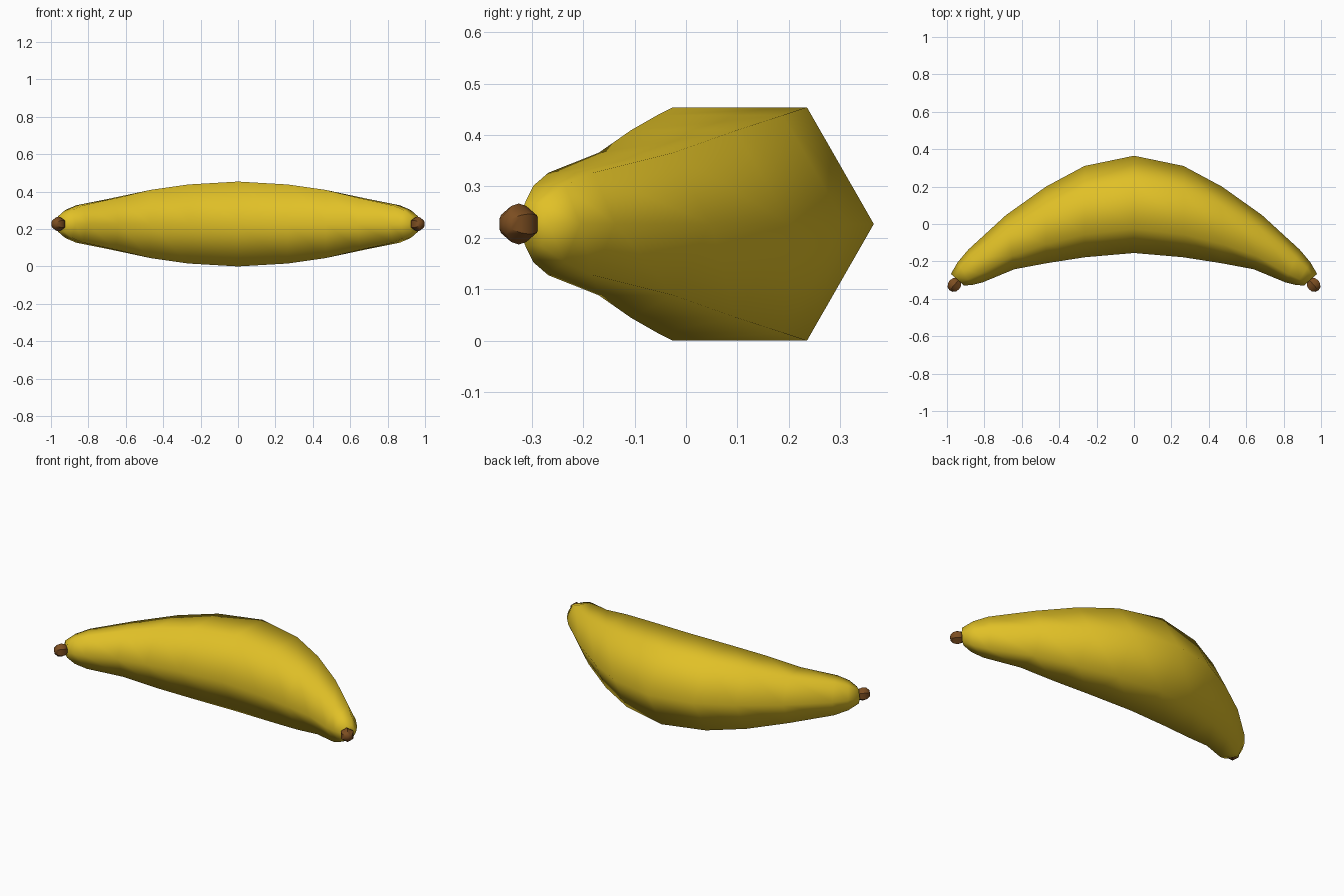
import bpy, bmesh, math
from mathutils import Vector, Matrix

if "Cube" in bpy.data.objects:
    bpy.data.objects.remove(bpy.data.objects["Cube"])

MID_Z = 0.227


def material(name, color):
    m = bpy.data.materials.new(name)
    m.diffuse_color = (*color, 1)
    m.use_nodes = True
    m.node_tree.nodes["Principled BSDF"].inputs["Base Color"].default_value = m.diffuse_color
    return m


def add_object(name, bm, mat, angle):
    bmesh.ops.recalc_face_normals(bm, faces=bm.faces)
    mesh = bpy.data.meshes.new(name)
    bm.to_mesh(mesh)
    bm.free()
    mesh.materials.append(mat)
    ob = bpy.data.objects.new(name, mesh)
    bpy.context.collection.objects.link(ob)
    bpy.ops.object.select_all(action='DESELECT')
    ob.select_set(True)
    bpy.context.view_layer.objects.active = ob
    bpy.ops.object.shade_smooth_by_angle(angle=math.radians(angle))
    return ob


yellow = material("peel_yellow", (0.75, 0.53, 0.02))
brown = material("tip_brown", (0.2, 0.075, 0.015))

# Half of the spine: outer and inner edge points of each six-sided ring, and its radius
half = [((0.0, 0.365), (0.0, -0.155), 0.262),
        ((0.265, 0.31), (0.265, -0.178), 0.244),
        ((0.47, 0.2), (0.47, -0.21), 0.21),
        ((0.684, 0.048), (0.64, -0.242), 0.16),
        ((0.886, -0.137), (0.807, -0.311), 0.115),
        ((0.943, -0.205), (0.868, -0.327), 0.086),
        ((0.979, -0.267), (0.91, -0.328), 0.048)]


def flip(p):
    return (-p[0], p[1])


stations = [(flip(o), flip(i), r) for o, i, r in reversed(half[1:])] + half

# Curved banana body
bm = bmesh.new()
rings = []
for outer, inner, r in stations:
    o, i = Vector((*outer, MID_Z)), Vector((*inner, MID_Z))
    c, u = (o + i) / 2, (o - i) / 2
    rings.append([bm.verts.new(c + u * math.cos(a) + Vector((0, 0, r * math.sin(a))))
                  for a in (k * math.pi / 3 for k in range(6))])
for a, b in zip(rings, rings[1:]):
    for k in range(6):
        n = (k + 1) % 6
        bm.faces.new((a[k], a[n], b[n], b[k]))
bm.faces.new(rings[0])
bm.faces.new(rings[-1])
add_object("banana_body", bm, yellow, 80)

# Small brown knobs at both ends
for side, name in ((1, "right_tip"), (-1, "left_tip")):
    bm = bmesh.new()
    bmesh.ops.create_uvsphere(bm, u_segments=6, v_segments=6, radius=0.04)
    axis = Vector((side * 0.66, -0.75, 0)).normalized()
    across = Vector((0, 0, 1)).cross(axis)
    rot = Matrix((across, Vector((0, 0, 1)), -axis)).transposed().to_4x4()
    if rot.determinant() < 0:
        rot = rot @ Matrix.Scale(-1, 4, Vector((0, 0, 1)))
    bm.transform(Matrix.Translation((side * 0.96, -0.325, MID_Z)) @ rot)
    add_object(name, bm, brown, 40)
